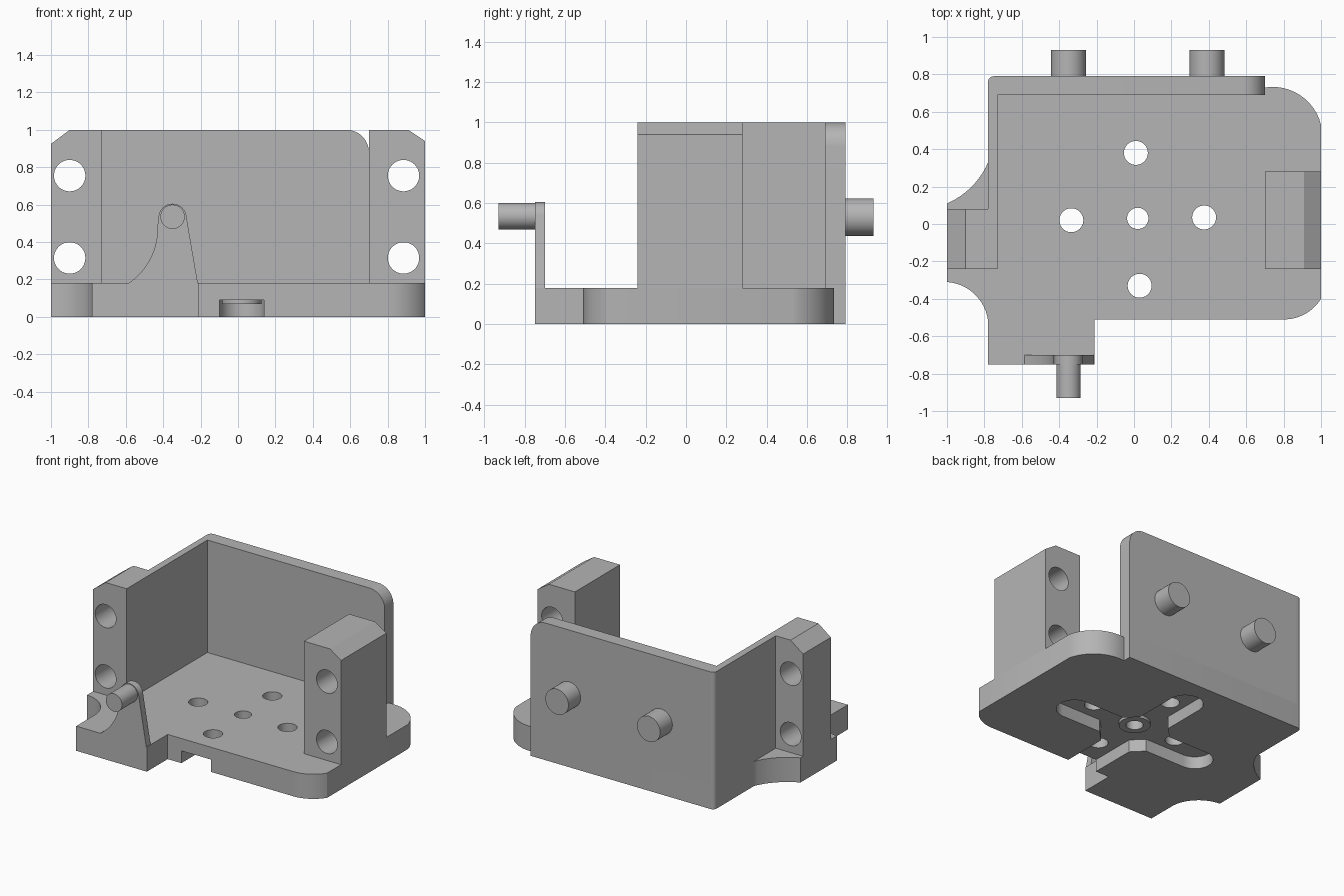
import bpy, bmesh, math
from mathutils import Vector, Matrix

cube = bpy.data.objects.get("Cube")
if cube:
    bpy.data.objects.remove(cube, do_unlink=True)

grey = bpy.data.materials.new("plain grey")
grey.use_nodes = True
GREY = (0.46, 0.46, 0.46, 1)
grey.diffuse_color = GREY
grey.node_tree.nodes["Principled BSDF"].inputs["Base Color"].default_value = GREY


def arc(p, q, bulge, n=12):
    """Circular arc p to q; a positive bulge swells to the right of travel."""
    p, q = Vector(p), Vector(q)
    half = (q - p).length / 2
    b = abs(bulge)
    r = (half * half + b * b) / (2 * b)
    along = (q - p).normalized()
    side = Vector((along.y, -along.x)) * math.copysign(1, bulge)
    centre = (p + q) / 2 + side * (b - r)
    sweep = 2 * math.atan2(b, half)
    return [centre + along * (r * math.sin(a)) + side * (r * math.cos(a))
            for a in (sweep * (2 * i / n - 1) for i in range(n + 1))]


def circle(x, y, r, n=40):
    return [(x + r * math.cos(math.tau * i / n), y + r * math.sin(math.tau * i / n))
            for i in range(n)]


def prism(name, outline, axis, lo, hi):
    """Extrude a flat outline along y or z."""
    bm = bmesh.new()
    place = (lambda p, t: (p[0], p[1], t)) if axis == "z" else (lambda p, t: (p[0], t, p[1]))
    face = bm.faces.new([bm.verts.new(place(p, lo)) for p in outline])
    ext = bmesh.ops.extrude_face_region(bm, geom=[face])
    shift = Vector(place((0, 0), hi - lo))
    bmesh.ops.translate(bm, vec=shift,
                        verts=[v for v in ext["geom"] if isinstance(v, bmesh.types.BMVert)])
    bmesh.ops.recalc_face_normals(bm, faces=bm.faces)
    mesh = bpy.data.meshes.new(name)
    bm.to_mesh(mesh)
    bm.free()
    mesh.materials.append(grey)
    obj = bpy.data.objects.new(name, mesh)
    bpy.context.collection.objects.link(obj)
    return obj


def activate(obj):
    bpy.ops.object.select_all(action="DESELECT")
    obj.select_set(True)
    bpy.context.view_layer.objects.active = obj


def cut(obj, outline, axis, lo, hi):
    cutter = prism("cutter", outline, axis, lo, hi)
    cutter.hide_render = True
    mod = obj.modifiers.new("cut", "BOOLEAN")
    mod.operation, mod.solver, mod.object = "DIFFERENCE", "EXACT", cutter
    activate(obj)
    bpy.ops.object.modifier_apply(modifier=mod.name)
    bpy.data.objects.remove(cutter, do_unlink=True)


FLOOR, TOP = 0.18, 1.0
CX, CY = 0.02, 0.03
parts = []

# Base plate with rounded and scooped corners
outline = [(-0.78, -0.75), (-0.21, -0.75), (-0.21, -0.51)]
outline += arc((0.80, -0.51), (1, -0.40), 0.03)
outline += arc((1, 0.53), (0.70, 0.73), 0.07)
outline += [(0.70, 0.79)]
outline += arc((-0.75, 0.79), (-0.78, 0.76), 0.009, 6)
outline += arc((-0.78, 0.33), (-1, 0.11), -0.03)
outline += arc((-1, -0.31), (-0.78, -0.52), -0.055)
base = prism("base_plate", outline, "z", 0, FLOOR)
parts.append(base)

# Cross-shaped recess underneath, its front arm open at the edge
cross = []
for k in range(4):
    reach = 0.70 if k == 3 else 0.52
    arm = [Vector((0.20, -0.12))]
    arm += arc((reach, -0.12), (reach, 0.12), 0.12)
    arm += [Vector((0.20, 0.12))]
    turn = Matrix.Rotation(k * math.pi / 2, 2)
    cross += [turn @ p + Vector((CX, CY)) for p in arm]
cut(base, cross, "z", -0.1, 0.09)

# Centre boss inside the recess, and the floor holes
boss = prism("centre_boss", circle(CX, CY, 0.105), "z", 0.07, 0.09)
cut(boss, circle(CX, CY, 0.057), "z", -0.1, 0.3)
parts.append(boss)
cut(base, circle(CX, CY, 0.057), "z", -0.1, 0.3)
for x, y in [(0.01, 0.38), (-0.335, 0.02), (0.375, 0.035), (0.03, -0.33)]:
    cut(base, circle(x, y, 0.064), "z", -0.1, 0.3)

# Back wall with one rounded top corner
wall = [(-0.73, FLOOR), (0.70, FLOOR)]
wall += arc((0.70, 0.88), (0.58, TOP), 0.035)
wall += [(-0.73, TOP)]
parts.append(prism("back_wall", wall, "y", 0.69, 0.79))

# Side wall, wrapping the back corner
side = [(-0.78, 0.08), (-0.73, 0.08), (-0.73, 0.79)]
side += arc((-0.75, 0.79), (-0.78, 0.76), 0.009, 6)
parts.append(prism("side_wall", side, "z", FLOOR, TOP))

# Two drilled towers with chamfered outer top edges
towers = [
    ("right_tower", [(-1, FLOOR), (-0.73, FLOOR), (-0.73, TOP), (-0.90, TOP), (-1, 0.925)],
     0.08, -0.90),
    ("left_tower", [(0.70, FLOOR), (1, FLOOR), (1, 0.94), (0.91, TOP), (0.70, TOP)],
     0.28, 0.885),
]
for name, profile, back, hole_x in towers:
    tower = prism(name, profile, "y", -0.24, back)
    for hole_z in (0.315, 0.755):
        cut(tower, circle(hole_x, hole_z, 0.084), "y", -0.5, 0.5)
    parts.append(tower)

# Front lug with a swept side and round top
lug = [(-0.585, FLOOR), (-0.215, FLOOR)]
lug += arc((-0.275, 0.53), (-0.425, 0.53), 0.075, 16)
lug += arc((-0.43, 0.49), (-0.585, FLOOR), -0.045)
parts.append(prism("front_lug", lug, "y", -0.75, -0.70))

# Pegs
parts.append(prism("front_peg", circle(-0.35, 0.535, 0.065), "y", -0.93, -0.75))
for name, x in (("right_back_peg", -0.35), ("left_back_peg", 0.39)):
    parts.append(prism(name, circle(x, 0.53, 0.093), "y", 0.79, 0.93))

for obj in parts:
    activate(obj)
    bpy.ops.object.shade_smooth_by_angle(angle=math.radians(28))
